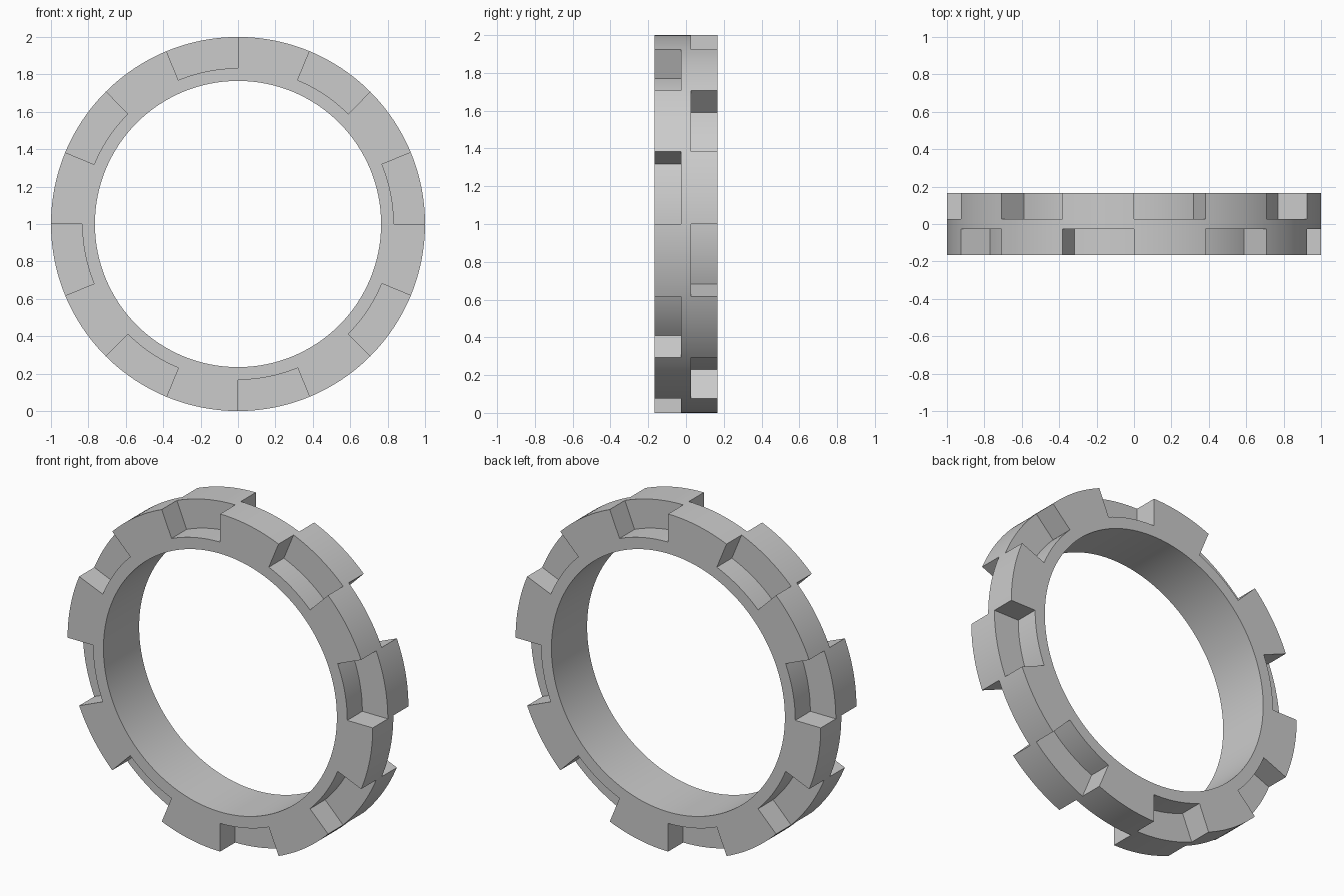
import bpy
import bmesh
from math import cos, sin, pi, radians

cube = bpy.data.objects.get("Cube")
if cube:
    bpy.data.objects.remove(cube, do_unlink=True)

SECTORS = 16               # alternating tooth / notch sectors
STEPS = 12                 # facets per sector
COUNT = SECTORS * STEPS
RADII = (0.765, 0.833, 1.0)              # bore, notch floor, rim
DEPTHS = (-0.167, -0.026, 0.026, 0.167)  # front, central web, back


def is_solid(i, r, d):
    """Whether the polar cell (angle, radial band, depth layer) is filled."""
    if not (0 <= r < 2 and 0 <= d < 3):
        return False
    if r == 0 or d == 1:
        return True
    odd_sector = (i % COUNT) // STEPS % 2 == 1
    return odd_sector if d == 0 else not odd_sector


# Castellated ring: skin every boundary between a filled and an empty cell
bm = bmesh.new()
verts = {}


def corner(i, r, d):
    key = (i % COUNT, r, d)
    if key not in verts:
        a = 2 * pi * key[0] / COUNT
        verts[key] = bm.verts.new((RADII[r] * cos(a), DEPTHS[d], 1 + RADII[r] * sin(a)))
    return verts[key]


def skin(cell, axis, side):
    u, v = [k for k in range(3) if k != axis]
    ring = []
    for du, dv in ((0, 0), (1, 0), (1, 1), (0, 1)):
        p = list(cell)
        p[axis] += side
        p[u] += du
        p[v] += dv
        ring.append(corner(*p))
    bm.faces.new(ring)


for i in range(COUNT):
    for r in range(2):
        for d in range(3):
            if not is_solid(i, r, d):
                continue
            for axis in range(3):
                for side in (0, 1):
                    near = [i, r, d]
                    near[axis] += 2 * side - 1
                    if not is_solid(*near):
                        skin((i, r, d), axis, side)

bmesh.ops.recalc_face_normals(bm, faces=bm.faces[:])
mesh = bpy.data.meshes.new("notched_ring")
bm.to_mesh(mesh)
bm.free()

ring = bpy.data.objects.new("notched_ring", mesh)
bpy.context.collection.objects.link(ring)

# Plain grey material
grey = bpy.data.materials.new("light_grey")
grey.use_nodes = True
colour = (0.6, 0.6, 0.6, 1.0)
grey.diffuse_color = colour
for node in grey.node_tree.nodes:
    if node.type == 'BSDF_PRINCIPLED':
        node.inputs["Base Color"].default_value = colour
mesh.materials.append(grey)

# Smooth curved surfaces, crisp notch edges
bpy.ops.object.select_all(action='DESELECT')
ring.select_set(True)
bpy.context.view_layer.objects.active = ring
bpy.ops.object.shade_smooth_by_angle(angle=radians(30))
